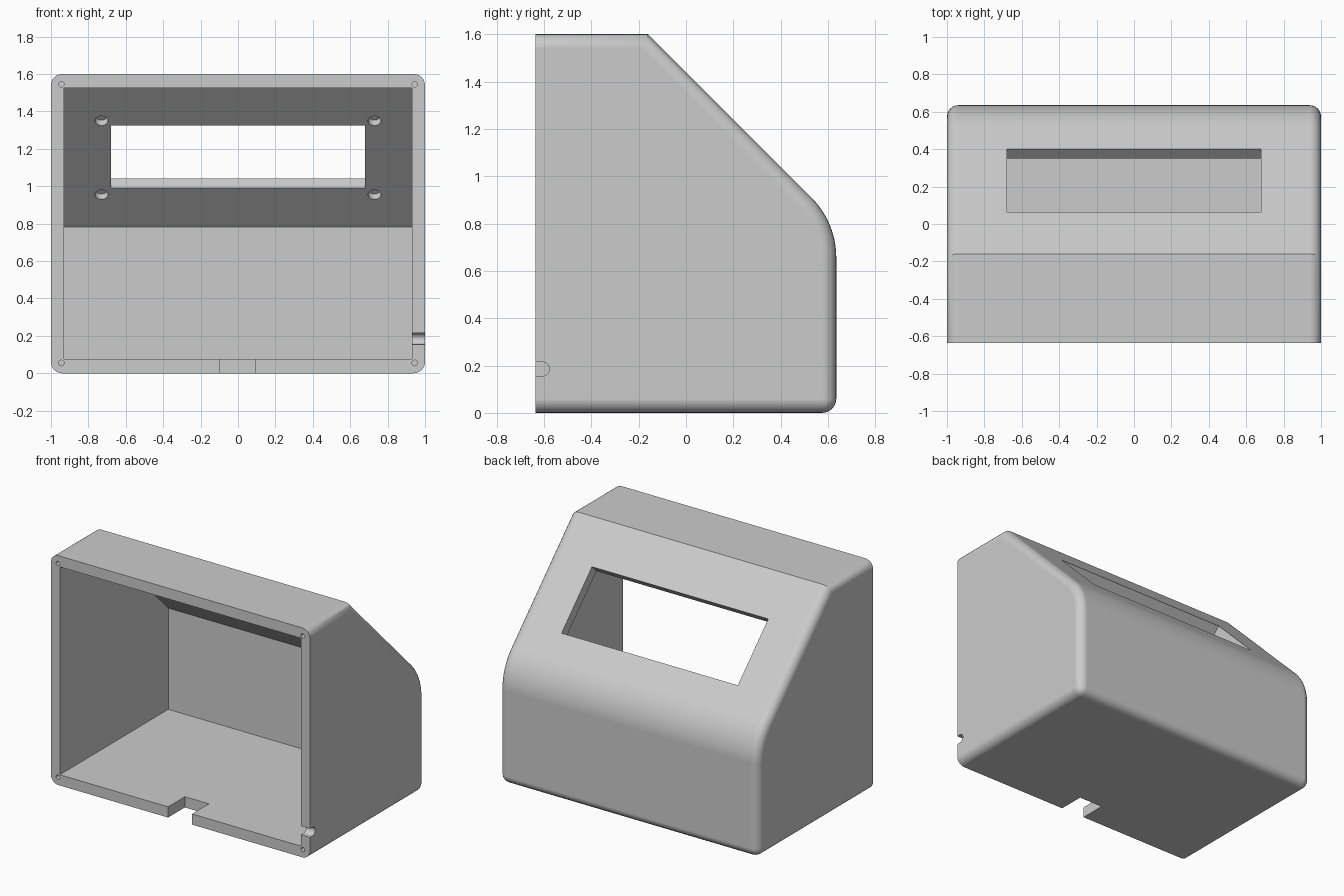
import bpy, bmesh, math
from mathutils import Matrix, Vector

cube = bpy.data.objects.get("Cube")
if cube:
    bpy.data.objects.remove(cube, do_unlink=True)

HALF_DEPTH, HEIGHT, WALL = 0.635, 1.6, 0.075
SLOPE = 1.44          # outer slope plane: y + z
PANEL = 0.07          # slope thickness
ROUND = 0.06


def add_object(name, bm):
    bmesh.ops.recalc_face_normals(bm, faces=bm.faces)
    mesh = bpy.data.meshes.new(name)
    bm.to_mesh(mesh)
    bm.free()
    obj = bpy.data.objects.new(name, mesh)
    bpy.context.collection.objects.link(obj)
    return obj


def prism(profile, x0, x1):
    """Extrude a (y, z) outline along x."""
    bm = bmesh.new()
    face = bm.faces.new([bm.verts.new((x0, y, z)) for y, z in profile])
    result = bmesh.ops.extrude_face_region(bm, geom=[face])
    moved = [v for v in result["geom"] if isinstance(v, bmesh.types.BMVert)]
    bmesh.ops.translate(bm, verts=moved, vec=(x1 - x0, 0, 0))
    return bm


def rod(center, axis, radius, length):
    bm = bmesh.new()
    turn = Vector((0, 0, 1)).rotation_difference(Vector(axis)).to_matrix().to_4x4()
    bmesh.ops.create_cone(bm, cap_ends=True, segments=24, radius1=radius, radius2=radius,
                          depth=length, matrix=Matrix.Translation(center) @ turn)
    return bm


def box(y0, y1, z0, z1, x0, x1):
    return prism([(y0, z0), (y1, z0), (y1, z1), (y0, z1)], x0, x1)


def cut(target, bm):
    cutter = add_object("cutter", bm)
    cutter.hide_render = True
    mod = target.modifiers.new("cut", "BOOLEAN")
    mod.operation, mod.solver, mod.object = "DIFFERENCE", "EXACT", cutter
    bpy.ops.object.modifier_apply(modifier=mod.name)
    bpy.data.objects.remove(cutter, do_unlink=True)


# Outer body: side outline with a large fillet under the slope
radius, steps = 0.36, 12
cy = HALF_DEPTH - radius
cz = SLOPE - HALF_DEPTH - radius * math.tan(math.pi / 8)
arc = [(cy + radius * math.cos(a), cz + radius * math.sin(a))
       for a in (math.pi / 4 * i / steps for i in range(steps + 1))]
outline = [(-HALF_DEPTH, 0), (HALF_DEPTH, 0), *arc,
           (SLOPE - HEIGHT, HEIGHT), (-HALF_DEPTH, HEIGHT)]
bm = prism(outline, -1, 1)


def is_rounded(edge):
    a, b = (v.co for v in edge.verts)
    if max(a.y, b.y) < -HALF_DEPTH + 0.001:
        return False                                  # open rim stays sharp
    if abs(a.x - b.x) < 0.001:
        return True                                   # side outlines
    return a.z < 0.001 and a.y > 0                    # lower back edge


bmesh.ops.bevel(bm, geom=[e for e in bm.edges if is_rounded(e)], offset=ROUND,
                segments=6, profile=0.5, affect="EDGES", clamp_overlap=False)
case = add_object("sloped_case", bm)
bpy.context.view_layer.objects.active = case
case.select_set(True)

# Hollow interior, open at the front
inner_slope = SLOPE - PANEL * math.sqrt(2)
back, top, front = HALF_DEPTH - WALL, HEIGHT - WALL, -HALF_DEPTH - 0.1
cut(case, prism([(front, WALL), (back, WALL), (back, inner_slope - back),
                 (inner_slope - top, top), (front, top)], -0.93, 0.93))

# Display window, cut square to the slope
low, high, reach = (0.40, 1.04), (0.065, 1.375), 0.1
cut(case, prism([(y + s * reach, z + s * reach) for (y, z), s in
                 ((low, 1), (high, 1), (high, -1), (low, -1))], -0.68, 0.68))

# Blind screw holes around the window and in the rim corners
for x in (-1, 1):
    for z in (0.955, 1.35):
        cut(case, rod((0.73 * x, inner_slope - z, z), (0, 1, 1), 0.035, 0.08))
    for z in (0.055, 1.545):
        cut(case, rod((0.945 * x, -HALF_DEPTH, z), (0, 1, 0), 0.015, 0.3))

# Floor notch
cut(case, box(front, -0.45, -0.1, WALL + 0.02, -0.095, 0.09))

# Rounded cable slot in the left wall
slot_y, slot_z, slot_r = -0.607, 0.185, 0.03
slot = [(front, slot_z - slot_r)]
slot += [(slot_y + slot_r * math.cos(a), slot_z + slot_r * math.sin(a))
         for a in (math.pi * (i / 12 - 0.5) for i in range(13))]
slot.append((front, slot_z + slot_r))
cut(case, prism(slot, 0.9, 1.1))

# Single grey plastic
grey = bpy.data.materials.new("grey_plastic")
grey.use_nodes = True
color = (0.6, 0.6, 0.6, 1)
grey.diffuse_color = color
grey.node_tree.nodes["Principled BSDF"].inputs["Base Color"].default_value = color
case.data.materials.clear()
case.data.materials.append(grey)
for face in case.data.polygons:
    face.material_index = 0

# Smooth fillets, flat walls
bpy.ops.object.shade_smooth_by_angle(angle=math.radians(30))
weighted = case.modifiers.new("flat_walls", "WEIGHTED_NORMAL")
weighted.keep_sharp = True
